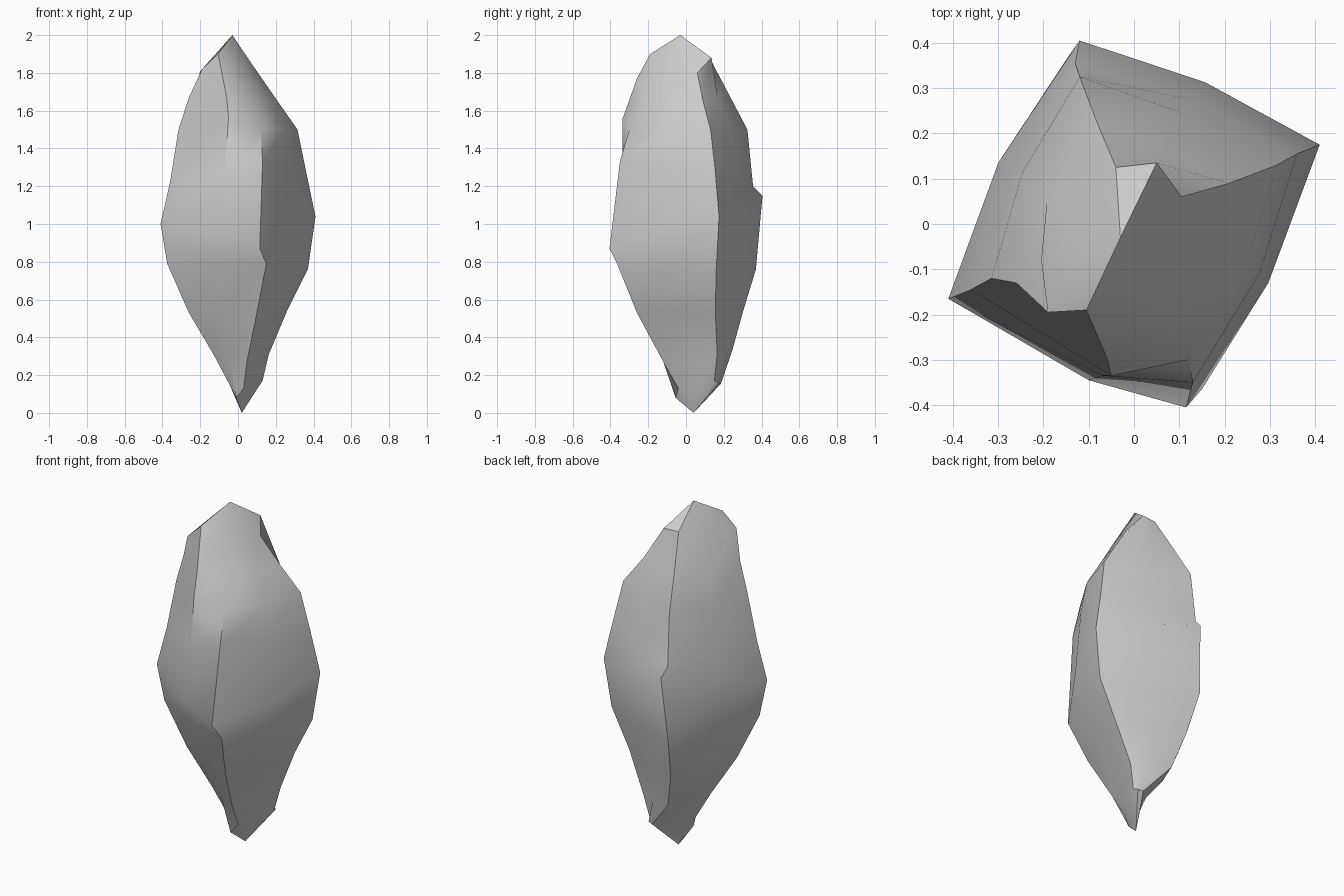
import bpy, bmesh, math
from mathutils import Vector

# Four corner ridges per level, bottom to top: left, front, right, back
levels = [
    [(-.045, -.02, .15), (.03, -.04, .13), (.13, .15, .17), (.09, .185, .155)],
    [(-.13, -.05, .31), (.047, -.12, .27), (.163, .165, .31), (-.055, .245, .33)],
    [(-.26, -.10, .53), (.10, -.26, .53), (.26, .155, .54), (-.11, .30, .53)],
    [(-.375, -.145, .79), (.15, -.365, .79), (.37, .16, .76), (-.145, .37, .76)],
    [(-.41, -.165, 1.0), (.115, -.405, .87), (.41, .175, 1.04), (-.12, .405, 1.15)],
    [(-.36, -.145, 1.22), (.13, -.35, 1.33), (.36, .155, 1.28), (-.13, .355, 1.2)],
    [(-.315, -.12, 1.5), (.12, -.30, 1.5), (.315, .13, 1.5), (-.12, .325, 1.5)],
    [(-.26, -.13, 1.67), (.08, -.215, 1.65), (.21, .09, 1.65), (-.08, .22, 1.7)],
    [(-.19, -.195, 1.82), (-.045, -.26, 1.77), (.105, .06, 1.8), (-.04, .125, 1.88)],
]
# Outward bulge of each side, and chipped spots that leave the regular bulge
bulge = [1.08, 1.13, 1.08, 1.13]
chips = {(0, 0): (-.01, -.055, .08), (0, 2): (.12, .175, .16), (1, 1): (.12, .06, .28),
         (4, 0): (-.10, -.345, .95), (5, 0): (-.07, -.335, 1.27),
         (6, 0): (-.05, -.335, 1.56), (7, 0): (-.06, -.295, 1.67),
         (8, 0): (-.105, -.19, 1.9), (8, 1): (.05, -.09, 1.83),
         (8, 2): (.05, .135, 1.88), (8, 3): (-.205, -.08, 1.8)}

# Stone: eight-sided rings skinned together and closed to a tip at each end
bm = bmesh.new()
rings = []
for i, corners in enumerate(levels):
    ring = []
    for k in range(4):
        a, b = Vector(corners[k]), Vector(corners[(k + 1) % 4])
        m = (a + b) / 2
        m.x *= bulge[k]
        m.y *= bulge[k]
        ring += [bm.verts.new(a), bm.verts.new(chips.get((i, k), m))]
    rings.append(ring)
bottom = bm.verts.new((.02, .04, 0))
top = bm.verts.new((-.03, -.03, 2))
for j in range(8):
    n = (j + 1) % 8
    for lo, hi in zip(rings, rings[1:]):
        bm.faces.new((lo[j], lo[n], hi[n], hi[j]))
    bm.faces.new((bottom, rings[0][n], rings[0][j]))
    bm.faces.new((top, rings[-1][j], rings[-1][n]))
bmesh.ops.recalc_face_normals(bm, faces=bm.faces)

mesh = bpy.data.meshes.new("crystal_stone")
bm.to_mesh(mesh)
bm.free()
stone = bpy.data.objects.new("crystal_stone", mesh)
bpy.context.collection.objects.link(stone)
bpy.context.view_layer.objects.active = stone
stone.select_set(True)
bpy.ops.object.shade_smooth_by_angle(angle=math.radians(37))
